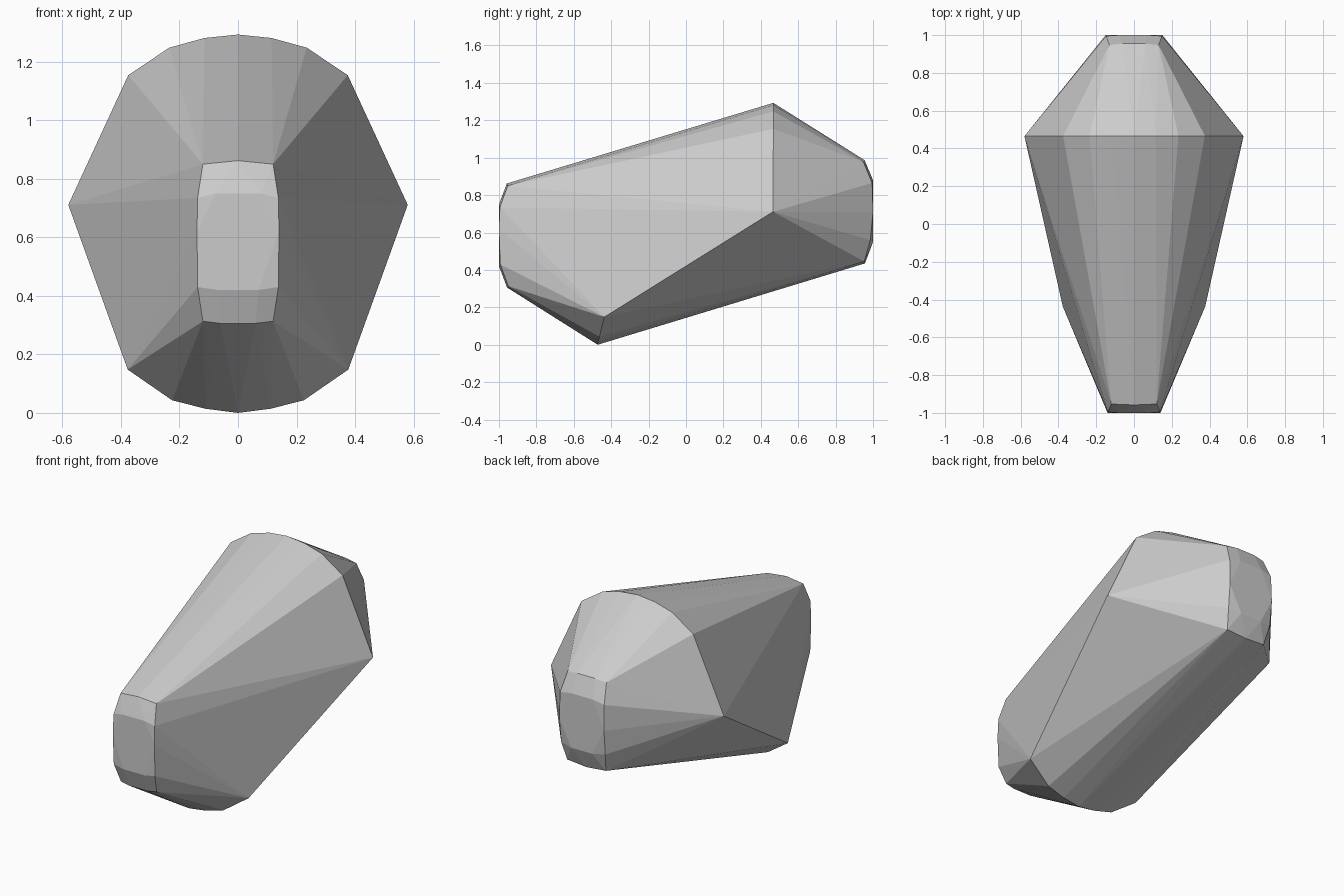
import bpy, bmesh


def mirrored(points):
    """Return the points together with their mirror images across x = 0."""
    out = []
    for x, y, z in points:
        out.append((x, y, z))
        if x > 0:
            out.append((-x, y, z))
    return out


# Upper rim: rounded crest and the widest side corner
upper_rim = [(0, 0.467, 1.293), (0.115, 0.467, 1.281), (0.235, 0.467, 1.248),
             (0.375, 0.467, 1.154), (0.58, 0.465, 0.711)]

# Lower rim: rounded belly, set further forward
lower_rim = [(0, -0.472, 0.0), (0.11, -0.47, 0.014), (0.225, -0.463, 0.043),
             (0.377, -0.437, 0.148)]

# Small blunt front face with a bevelled border
front_cap = [(0, -0.958, 0.862), (0.12, -0.953, 0.850),
             (0.075, -1.0, 0.75), (0.138, -0.995, 0.735),
             (0.14, -1.0, 0.62), (0.138, -0.993, 0.43), (0.07, -1.0, 0.42),
             (0.12, -0.95, 0.313), (0.06, -0.957, 0.306)]

# Matching blunt back face
back_cap = [(0.06, 0.955, 0.987), (0.13, 0.948, 0.978),
            (0.075, 1.0, 0.88), (0.148, 0.995, 0.865),
            (0.15, 1.0, 0.71), (0.148, 0.985, 0.56), (0.07, 1.0, 0.55),
            (0.13, 0.953, 0.445), (0, 0.957, 0.435)]

# Faceted body: convex skin stretched over rims and caps
bm = bmesh.new()
for p in mirrored(upper_rim + lower_rim + front_cap + back_cap):
    bm.verts.new(p)
result = bmesh.ops.convex_hull(bm, input=bm.verts[:])
loose = [v for v in bm.verts if not v.link_faces]
bmesh.ops.delete(bm, geom=loose, context='VERTS')
bmesh.ops.recalc_face_normals(bm, faces=bm.faces[:])
mesh = bpy.data.meshes.new("faceted_body")
bm.to_mesh(mesh)
bm.free()
body = bpy.data.objects.new("faceted_body", mesh)
bpy.context.collection.objects.link(body)
